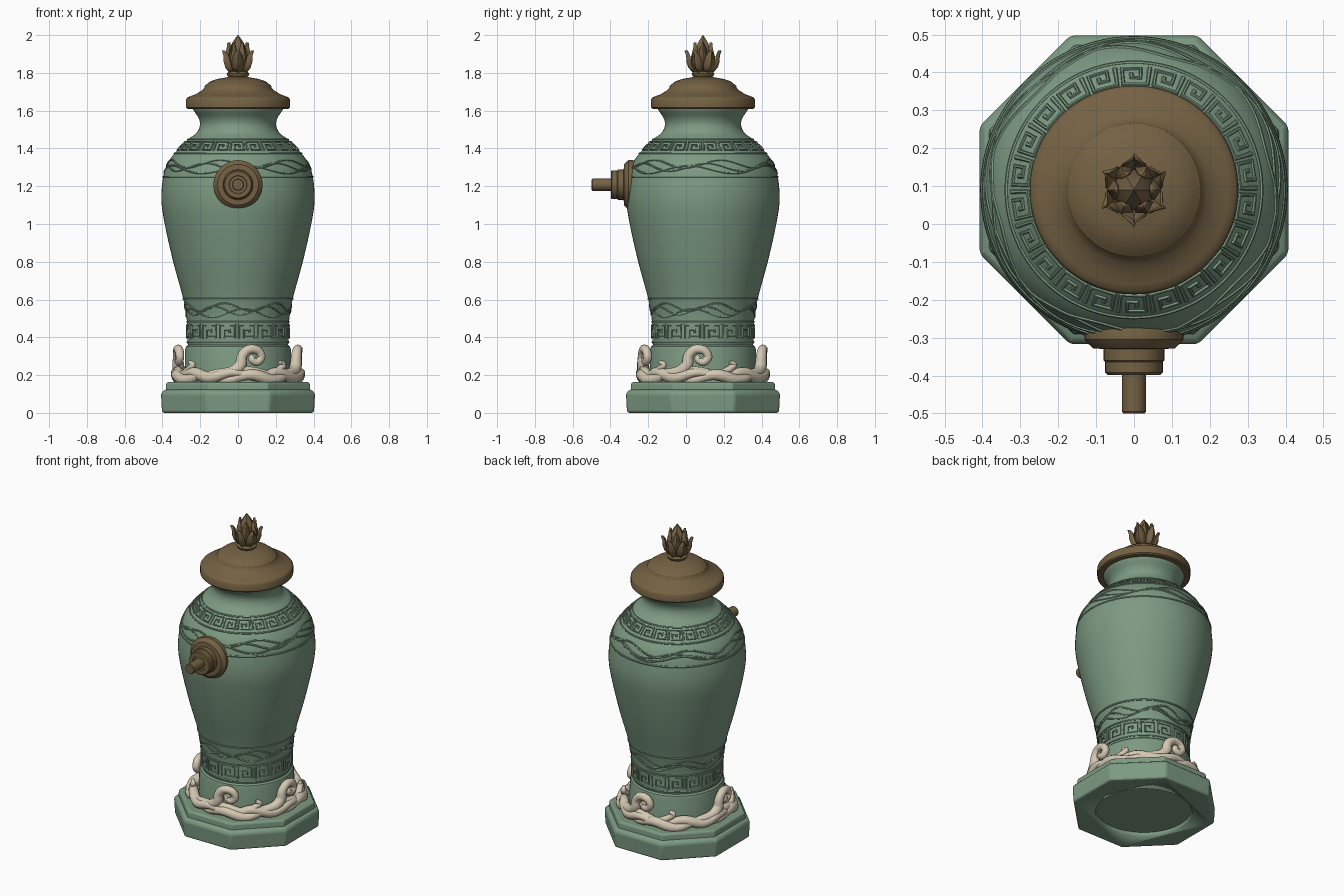
import bpy, bmesh, math
from mathutils import Vector

if "Cube" in bpy.data.objects:
    bpy.data.objects.remove(bpy.data.objects["Cube"], do_unlink=True)

AXIS_Y = 0.09  # the jar axis sits behind the origin because of the spout


def material(name, rgb):
    m = bpy.data.materials.new(name)
    m.use_nodes = True
    m.diffuse_color = (*rgb, 1)
    m.node_tree.nodes["Principled BSDF"].inputs["Base Color"].default_value = (*rgb, 1)
    return m


GREEN = material("celadon green", (0.205, 0.325, 0.225))
BROWN = material("bronze brown", (0.175, 0.12, 0.055))
CREAM = material("cream", (0.66, 0.58, 0.45))


def activate(ob):
    bpy.ops.object.select_all(action='DESELECT')
    ob.select_set(True)
    bpy.context.view_layer.objects.active = ob


def finish(name, bm, mat, angle=35):
    bmesh.ops.recalc_face_normals(bm, faces=bm.faces)
    me = bpy.data.meshes.new(name)
    bm.to_mesh(me)
    bm.free()
    ob = bpy.data.objects.new(name, me)
    bpy.context.collection.objects.link(ob)
    me.materials.append(mat)
    ob.location.y = AXIS_Y
    activate(ob)
    bpy.ops.object.shade_smooth_by_angle(angle=math.radians(angle))
    return ob


def lathe(name, profile, mat, sides=72, turn=0.0):
    """Spin a (radius, height) profile round z and cap both ends."""
    bm = bmesh.new()
    rings = []
    for r, z in profile:
        rings.append([bm.verts.new((r * math.cos(a), r * math.sin(a), z))
                      for a in (turn + math.tau * i / sides for i in range(sides))])
    for lo, hi in zip(rings, rings[1:]):
        for i in range(sides):
            j = (i + 1) % sides
            bm.faces.new((lo[i], lo[j], hi[j], hi[i]))
    bm.faces.new(rings[0])
    bm.faces.new(rings[-1])
    return finish(name, bm, mat)


def smooth_path(points, steps=5):
    """Catmull-Rom interpolation through tuples of any size."""
    pts = [Vector(p) for p in points]
    pts = [pts[0]] + pts + [pts[-1]]
    out = []
    for a, b, c, d in zip(pts, pts[1:], pts[2:], pts[3:]):
        for k in range(steps):
            t = k / steps
            out.append((b * 2 + (c - a) * t + (a * 2 - b * 5 + c * 4 - d) * t * t
                        + (b * 3 - a - c * 3 + d) * t ** 3) / 2)
    return out + [pts[-1]]


def tubes(name, paths, depth, mat, closed=False, res=1):
    """Sweep round tubes along paths of (point, radius factor)."""
    cu = bpy.data.curves.new(name, 'CURVE')
    cu.dimensions = '3D'
    cu.bevel_depth = depth
    cu.bevel_resolution = res
    cu.use_fill_caps = True
    for path in paths:
        sp = cu.splines.new('POLY')
        sp.points.add(len(path) - 1)
        sp.use_cyclic_u = closed
        for p, (co, f) in zip(sp.points, path):
            p.co = (*co, 1)
            p.radius = f
    ob = bpy.data.objects.new(name, cu)
    bpy.context.collection.objects.link(ob)
    cu.materials.append(mat)
    ob.location.y = AXIS_Y
    activate(ob)
    bpy.ops.object.convert(target='MESH')
    bpy.ops.object.shade_smooth_by_angle(angle=math.radians(50))
    return ob


def polar(r, a, z):
    return (r * math.cos(a), r * math.sin(a), z)


# Octagonal base tiers with softened edges
def octagon(name, profile, width):
    k = 1 / math.cos(math.pi / 8)
    ob = lathe(name, [(r * k, z) for r, z in profile], GREEN, 8, math.pi / 8)
    bev = ob.modifiers.new("soft edges", 'BEVEL')
    bev.width = width
    bev.segments = 3
    bev.limit_method = 'ANGLE'
    bev.angle_limit = math.radians(30)
    bpy.ops.object.modifier_apply(modifier=bev.name)
    bpy.ops.object.shade_smooth_by_angle(angle=math.radians(25))
    return ob


base = octagon("base", [(0.402, 0), (0.408, 0.105), (0.385, 0.125)], 0.012)
octagon("base_step", [(0.383, 0.11), (0.38, 0.155), (0.372, 0.163)], 0.006)

# Round recess under the base
cutter = lathe("recess_cutter", [(0.285, -0.05), (0.285, 0.03)], GREEN)
cut = base.modifiers.new("recess", 'BOOLEAN')
cut.object = cutter
cut.operation = 'DIFFERENCE'
activate(base)
bpy.ops.object.modifier_apply(modifier=cut.name)
bpy.data.objects.remove(cutter, do_unlink=True)

# Plinth and jar body
lathe("plinth", [(0.29, 0.15), (0.283, 0.2), (0.28, 0.335), (0.275, 0.352),
                 (0.262, 0.362)], GREEN)
body_profile = smooth_path([
    (0.262, 0.355), (0.268, 0.38), (0.27, 0.48), (0.289, 0.6), (0.343, 0.8),
    (0.388, 1.0), (0.406, 1.13), (0.396, 1.25), (0.373, 1.32), (0.335, 1.375),
    (0.268, 1.445), (0.222, 1.48), (0.202, 1.52), (0.208, 1.56), (0.237, 1.605),
    (0.238, 1.63)])
lathe("jar_body", body_profile, GREEN, 96)


def body_radius(z):
    for a, b in zip(body_profile, body_profile[1:]):
        if a.y <= z <= b.y:
            return a.x + (b.x - a.x) * (z - a.y) / (b.y - a.y)
    return body_profile[-1].x


# Raised border rings
def on_body(a, z):
    return polar(body_radius(z), a, z)


ring_angles = [math.tau * i / 96 for i in range(96)]
tubes("border_rings", [[(on_body(a, z), 1) for a in ring_angles]
                       for z in (0.375, 0.482, 0.605, 1.25, 1.373, 1.447)],
      0.005, GREEN, True)

# Square spiral key pattern
KEY = [(0.05, 0), (0.05, 1), (0.85, 1), (0.85, 0.1), (0.3, 0.1), (0.3, 0.65),
       (0.58, 0.65), (0.58, 0.4)]


def key_band(name, z0, z1, count):
    paths = []
    for i in range(count):
        paths.append([(on_body(math.tau * (i + u) / count, z0 + (z1 - z0) * v), 1)
                      for u, v in KEY])
    tubes(name, paths, 0.0065, GREEN)


key_band("lower_key_band", 0.395, 0.465, 16)
key_band("upper_key_band", 1.388, 1.434, 22)


# Flowing wave lines in low relief
def wave_band(name, z_mid, amp):
    paths = []
    for shift, lift, n in ((0, 0.6, 6), (1.3, -0.2, 6), (2.6, -0.8, 5)):
        paths.append([(on_body(a, z_mid + amp * (lift + math.sin(n * a + shift))), 1)
                      for a in ring_angles])
    tubes(name, paths, 0.005, GREEN, True)


wave_band("lower_wave_lines", 0.545, 0.022)
wave_band("upper_wave_lines", 1.306, 0.021)

# Cream surf around the plinth: swelling ribbon and four curling crests
CREST_ANGLES = [math.radians(d) for d in (-86, -14, 76, 176)]
surf = []
for phase, lift in ((0, 0.188), (2.2, 0.2)):
    surf.append([(polar(0.325 + 0.01 * math.sin(4 * a + phase), a,
                        lift + 0.014 * math.sin(8 * a + phase)),
                  0.85 + 0.2 * math.sin(4 * a - phase)) for a in ring_angles])
tubes("surf_ribbon", surf, 0.03, CREAM, True, 3)

# Each crest is (run along the plinth, height, thickness)
CREST = [(-0.27, 0.18, 0.4), (-0.16, 0.205, 0.8), (-0.06, 0.215, 1.1), (-0.01, 0.25, 1.15),
         (0.0, 0.3, 1.0), (0.035, 0.335, 0.9), (0.085, 0.33, 0.85), (0.105, 0.295, 0.8),
         (0.08, 0.268, 0.75), (0.052, 0.283, 0.7), (0.06, 0.3, 0.6)]
TAIL = [(0.0, 0.23, 0.7), (0.07, 0.215, 1.0), (0.15, 0.2, 0.9), (0.22, 0.23, 0.7),
        (0.25, 0.255, 0.6), (0.225, 0.268, 0.4)]
for name, shape in (("surf_crests", CREST), ("surf_tails", TAIL)):
    paths = []
    for a0 in CREST_ANGLES:
        paths.append([(polar(0.318, a0 + s / 0.318, z), f)
                      for s, z, f in smooth_path(shape)])
    tubes(name, paths, 0.028, CREAM, False, 3)

# Lid
lathe("lid", [(0.23, 1.61), (0.268, 1.61), (0.275, 1.617), (0.275, 1.66), (0.268, 1.67),
              (0.25, 1.677), (0.222, 1.688), (0.195, 1.705), (0.179, 1.72), (0.175, 1.733),
              (0.166, 1.74), (0.145, 1.756), (0.11, 1.768), (0.06, 1.776), (0.05, 1.779),
              (0.058, 1.787), (0.06, 1.796), (0.05, 1.806), (0.03, 1.812)], BROWN)

# Lotus bud finial: solid core with two rows of pointed petals
lathe("finial_core", [(0.035, 1.8), (0.058, 1.84), (0.062, 1.88), (0.045, 1.935),
                      (0.02, 1.975), (0.002, 2.0)], BROWN, 6)


def petals(name, count, turn, shape):
    """shape rows: radius, height, half width."""
    bm = bmesh.new()
    for i in range(count):
        a0 = turn + math.tau * i / count
        rows = []
        for r, z, w in shape:
            rows.append([bm.verts.new(polar(r + bulge, a0 + math.atan2(s * w, r), z))
                         for s, bulge in ((-1, -0.006), (0, 0.006), (1, -0.006))])
        for lo, hi in zip(rows, rows[1:]):
            for j in range(2):
                bm.faces.new((lo[j], lo[j + 1], hi[j + 1], hi[j]))
    ob = finish(name, bm, BROWN, 25)
    sol = ob.modifiers.new("thickness", 'SOLIDIFY')
    sol.thickness = 0.006


petals("outer_petals", 6, math.pi / 6, [(0.04, 1.802, 0.018), (0.066, 1.83, 0.035),
       (0.076, 1.86, 0.036), (0.077, 1.89, 0.024), (0.086, 1.918, 0.002)])
petals("inner_petals", 6, 0, [(0.045, 1.81, 0.02), (0.066, 1.85, 0.035),
       (0.066, 1.89, 0.034), (0.054, 1.93, 0.02), (0.05, 1.962, 0.002)])

# Spout on the front: flange, collar and stem
spout = lathe("spout", [(0.11, 0.262), (0.126, 0.27), (0.13, 0.282), (0.13, 0.305),
                        (0.122, 0.315), (0.108, 0.328), (0.08, 0.33), (0.08, 0.36),
                        (0.076, 0.364), (0.076, 0.392), (0.07, 0.398), (0.048, 0.398),
                        (0.046, 0.392), (0.032, 0.392), (0.032, 0.495), (0.028, 0.5)],
              BROWN, 48)
spout.rotation_euler.x = math.pi / 2
spout.location = (0, 0, 1.208)
